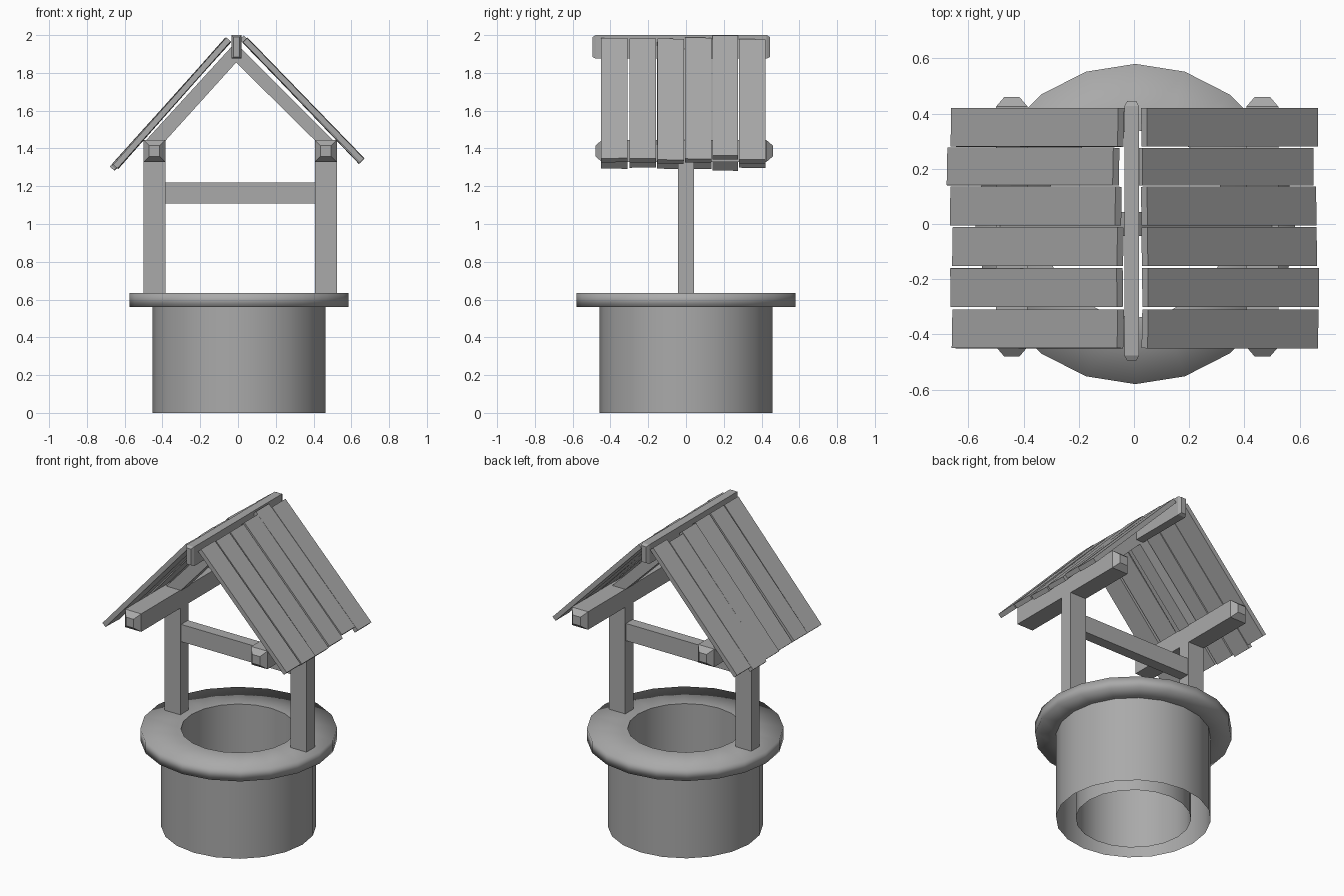
import bpy, bmesh, math, random
from mathutils import Matrix, Vector

random.seed(4)
cube = bpy.data.objects.get("Cube")
if cube:
    bpy.data.objects.remove(cube, do_unlink=True)

GREY = (0.4, 0.4, 0.4, 1.0)
mat = bpy.data.materials.new("plain_grey")
mat.use_nodes = True
mat.diffuse_color = GREY
mat.node_tree.nodes["Principled BSDF"].inputs["Base Color"].default_value = GREY


def finish(name, bm, smooth=False):
    """Turn a bmesh into a grey object."""
    mesh = bpy.data.meshes.new(name)
    for face in bm.faces:
        face.smooth = smooth
    bm.to_mesh(mesh)
    bm.free()
    mesh.materials.append(mat)
    obj = bpy.data.objects.new(name, mesh)
    bpy.context.collection.objects.link(obj)
    return obj


def lathe(name, profile, sides=20, centre_x=0.005):
    """Revolve a (radius, height) profile around the vertical axis."""
    bm = bmesh.new()
    rings = []
    for i in range(sides):
        a = math.tau * i / sides
        rings.append([bm.verts.new((centre_x + r * math.cos(a), r * math.sin(a), z))
                      for r, z in profile])
    for i in range(sides):
        a, b = rings[i], rings[(i + 1) % sides]
        for j in range(len(profile) - 1):
            bm.faces.new((a[j], b[j], b[j + 1], a[j + 1]))
    return finish(name, bm, smooth=True)


def box(name, low, high):
    """Axis-aligned box between two corners."""
    low, high = Vector(low), Vector(high)
    size = high - low
    bm = bmesh.new()
    bmesh.ops.create_cube(bm, size=1, matrix=Matrix.Translation((low + high) / 2)
                          @ Matrix.Diagonal((*size, 1)))
    return finish(name, bm)


def tapered_beam(name, low, high, inset, depth):
    """Beam along y whose two ends are chamfered on all sides."""
    (x0, y0, z0), (x1, y1, z1) = low, high
    bm = bmesh.new()
    loops = []
    for y, s in ((y0, inset), (y0 + depth, 0), (y1 - depth, 0), (y1, inset)):
        loops.append([bm.verts.new(p) for p in (
            (x0 + s, y, z0 + s), (x1 - s, y, z0 + s),
            (x1 - s, y, z1 - s), (x0 + s, y, z1 - s))])
    for a, b in zip(loops, loops[1:]):
        for k in range(4):
            n = (k + 1) % 4
            bm.faces.new((a[k], b[k], b[n], a[n]))
    bm.faces.new(loops[0])
    bm.faces.new(loops[-1][::-1])
    bmesh.ops.recalc_face_normals(bm, faces=bm.faces)
    return finish(name, bm)


def slab(name, outline, half_depth):
    """Extrude an x-z outline along y."""
    bm = bmesh.new()
    face = bm.faces.new([bm.verts.new((x, -half_depth, z)) for x, z in outline])
    new = bmesh.ops.extrude_face_region(bm, geom=[face])["geom"]
    moved = [v for v in new if isinstance(v, bmesh.types.BMVert)]
    bmesh.ops.translate(bm, verts=moved, vec=(0, 2 * half_depth, 0))
    bmesh.ops.recalc_face_normals(bm, faces=bm.faces)
    return finish(name, bm)


def plank(name, eave, ridge, y0, y1, slide, thickness=0.03):
    """Roof board from eave to ridge with a slight hand-laid wobble."""
    eave, ridge = Vector((eave[0], 0, eave[1])), Vector((ridge[0], 0, ridge[1]))
    along = (ridge - eave).normalized()
    across = Vector((0, 1, 0))
    normal = along.cross(across)
    centre = (eave + ridge) / 2 + across * (y0 + y1) / 2 - along * slide
    centre += normal * random.uniform(-0.004, 0.004)
    frame = Matrix((along, across, normal)).transposed().to_4x4()
    wobble = (Matrix.Rotation(random.uniform(-0.03, 0.03), 4, 'X')
              @ Matrix.Rotation(random.uniform(-0.008, 0.008), 4, 'Y'))
    scale = Matrix.Diagonal(((ridge - eave).length, y1 - y0, thickness, 1))
    bm = bmesh.new()
    bmesh.ops.create_cube(bm, size=1, matrix=Matrix.Translation(centre) @ frame @ wobble @ scale)
    bmesh.ops.recalc_face_normals(bm, faces=bm.faces)
    return finish(name, bm)


# Round well: outer wall, inner shaft and overhanging rim, open underneath
lathe("outer_wall", [(0.457, 0), (0.457, 0.565)])
lathe("inner_shaft", [(0.34, 0.635), (0.34, 0)])
lathe("rim", [(0.457, 0.56), (0.58, 0.56), (0.58, 0.635), (0.34, 0.635)])

# Posts with the tapered beams resting on them
for side, x0, x1 in (("right", -0.5, -0.385), ("left", 0.407, 0.523)):
    box(side + "_post", (x0, -0.043, 0.63), (x1, 0.043, 1.34))
    tapered_beam(side + "_beam", (x0, -0.48, 1.328), (x1, 0.46, 1.445), 0.03, 0.035)

# Crossbar between the posts
box("crossbar", (-0.386, -0.035, 1.108), (0.408, 0.035, 1.22))

# Rafters and ridge beam
slab("right_rafter", [(-0.385, 1.44), (-0.01, 1.855), (-0.01, 1.965), (-0.49, 1.44)], 0.043)
slab("left_rafter", [(0.41, 1.44), (-0.01, 1.855), (-0.01, 1.955), (0.505, 1.44)], 0.043)
tapered_beam("ridge_beam", (-0.035, -0.495, 1.875), (0.018, 0.445, 2.0), 0.01, 0.018)

# Roof boards, six on each slope
rows = [(-0.45, -0.31), (-0.3, -0.16), (-0.152, -0.012),
        (-0.005, 0.135), (0.14, 0.276), (0.28, 0.42)]
right_slides = (0, 0, 0, 0.006, 0.02, 0)
left_slides = (0.003, 0.006, 0.005, 0, -0.02, 0.006)
for i, (y0, y1) in enumerate(rows):
    plank(f"right_board_{i + 1}", (-0.65, 1.305), (-0.05, 1.977), y0, y1, right_slides[i])
    plank(f"left_board_{i + 1}", (0.652, 1.337), (0.036, 1.975), y0, y1, left_slides[i])
